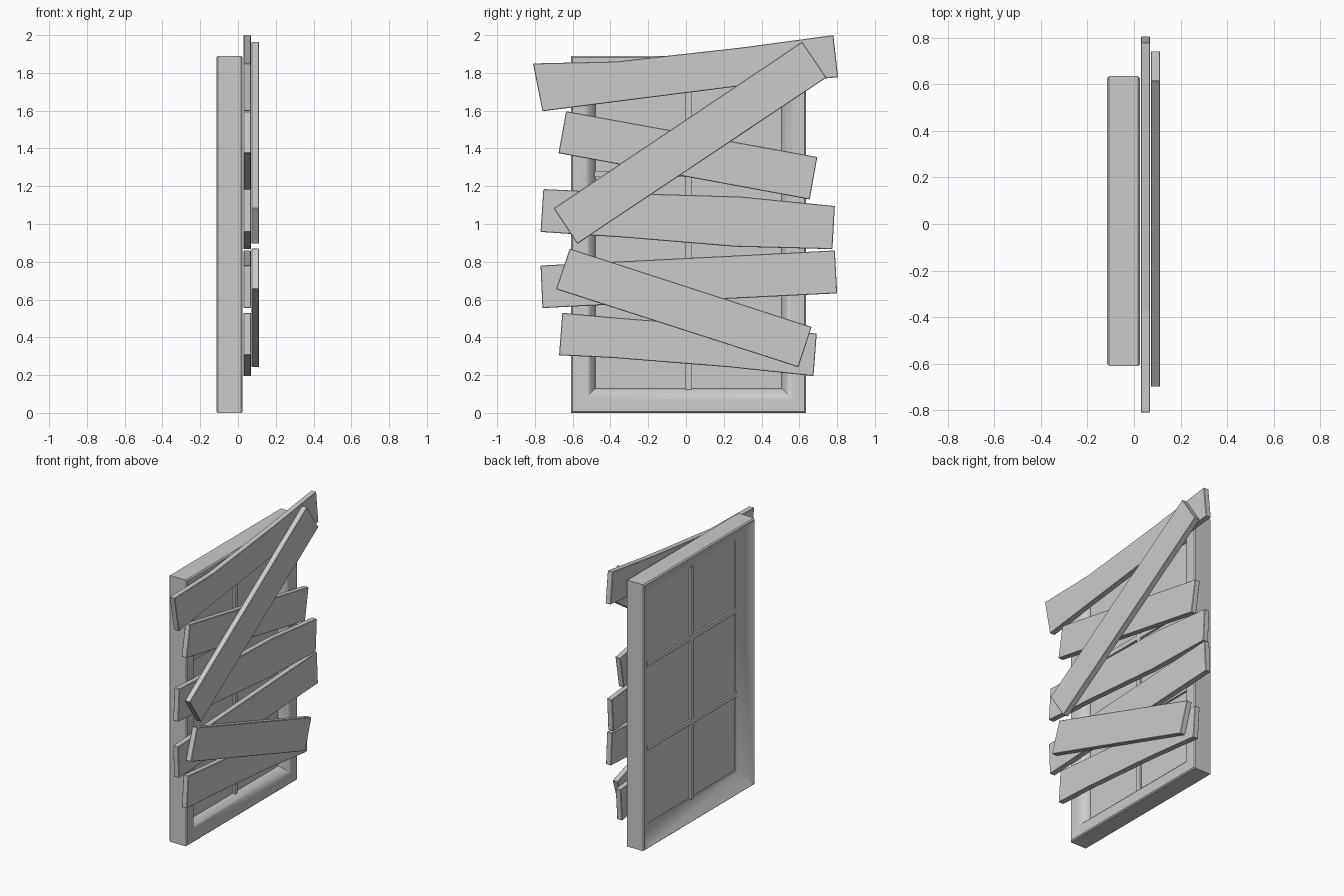
import bpy, bmesh

if "Cube" in bpy.data.objects:
    bpy.data.objects.remove(bpy.data.objects["Cube"])

Y0, Y1, Z0, Z1 = -0.61, 0.635, 0.0, 1.89   # outer window outline


def finish(name, bm):
    bmesh.ops.recalc_face_normals(bm, faces=bm.faces[:])
    me = bpy.data.meshes.new(name)
    bm.to_mesh(me)
    bm.free()
    ob = bpy.data.objects.new(name, me)
    bpy.context.collection.objects.link(ob)
    return ob


def box(name, x, y, z):
    bm = bmesh.new()
    bmesh.ops.create_cube(bm, size=1)
    for v in bm.verts:
        v.co = [lo + (c + 0.5) * (hi - lo) for c, (lo, hi) in zip(v.co, (x, y, z))]
    return finish(name, bm)


def board(name, outline, x0, x1):
    """Extrude a (y, z) outline along x and soften its edges."""
    bm = bmesh.new()
    face = bm.faces.new([bm.verts.new((x0, y, z)) for y, z in outline])
    ext = bmesh.ops.extrude_face_region(bm, geom=[face])
    for v in ext["geom"]:
        if isinstance(v, bmesh.types.BMVert):
            v.co.x = x1
    ob = finish(name, bm)
    mod = ob.modifiers.new("edge", "BEVEL")
    mod.width = 0.003
    mod.segments = 1
    mod.limit_method = "ANGLE"
    return ob


# Mitred frame: profile of (inset from outline, x) swept round the rectangle
profile = [(0, -0.107), (0, 0.017), (0.008, 0.025), (0.07, 0.025),
           (0.088, 0.017), (0.105, 0.002), (0.12, -0.016), (0.13, -0.035),
           (0.13, -0.05), (0.107, -0.056), (0.008, -0.115)]
bm = bmesh.new()
rings = [[bm.verts.new((x, y, z)) for y, z in
          ((Y0 + i, Z0 + i), (Y1 - i, Z0 + i), (Y1 - i, Z1 - i), (Y0 + i, Z1 - i))]
         for i, x in profile]
for k, a in enumerate(rings):
    b = rings[(k + 1) % len(rings)]
    for j in range(4):
        n = (j + 1) % 4
        bm.faces.new((a[j], a[n], b[n], b[j]))
frame = finish("window_frame", bm)
bpy.context.view_layer.objects.active = frame
frame.select_set(True)
bpy.ops.object.shade_smooth_by_angle(angle=0.6)

# Glass and glazing bars, two panes wide and three high
box("glass", (-0.046, -0.039), (Y0 + 0.125, Y1 - 0.125), (Z0 + 0.125, Z1 - 0.125))
box("vertical_bar", (-0.06, -0.024), (-0.002, 0.03), (Z0 + 0.12, Z1 - 0.12))
for i, z in enumerate((0.67, 1.265)):
    box(f"horizontal_bar_{i + 1}", (-0.059, -0.025), (Y0 + 0.12, Y1 - 0.12),
        (z - 0.016, z + 0.016))

# Inner layer of planks, some slightly warped
inner = [
    [(-0.81, 1.85), (-0.76, 1.597), (-0.33, 1.652), (0.27, 1.728),
     (0.805, 1.777), (0.78, 2.0), (0.30, 1.935), (-0.37, 1.86)],
    [(-0.635, 1.597), (-0.675, 1.375), (0.655, 1.13), (0.695, 1.355)],
    [(-0.755, 1.185), (-0.77, 0.958), (-0.32, 0.928), (0.26, 0.88),
     (0.775, 0.867), (0.788, 1.095), (0.29, 1.145), (-0.30, 1.163)],
    [(-0.77, 0.78), (-0.76, 0.555), (0.80, 0.633), (0.788, 0.86)],
    [(-0.655, 0.53), (-0.672, 0.305), (-0.40, 0.292), (0.22, 0.243),
     (0.675, 0.195), (0.692, 0.42), (0.25, 0.455), (-0.38, 0.505)],
]
for i, pts in enumerate(inner):
    board(f"inner_plank_{i + 1}", pts, 0.029, 0.069)

# Outer crossing planks
outer = [
    [(-0.70, 1.083), (-0.575, 0.895), (0.743, 1.775), (0.615, 1.965)],
    [(-0.615, 0.87), (-0.688, 0.655), (0.595, 0.242), (0.665, 0.455)],
]
for i, pts in enumerate(outer):
    board(f"outer_plank_{i + 1}", pts, 0.072, 0.112)
